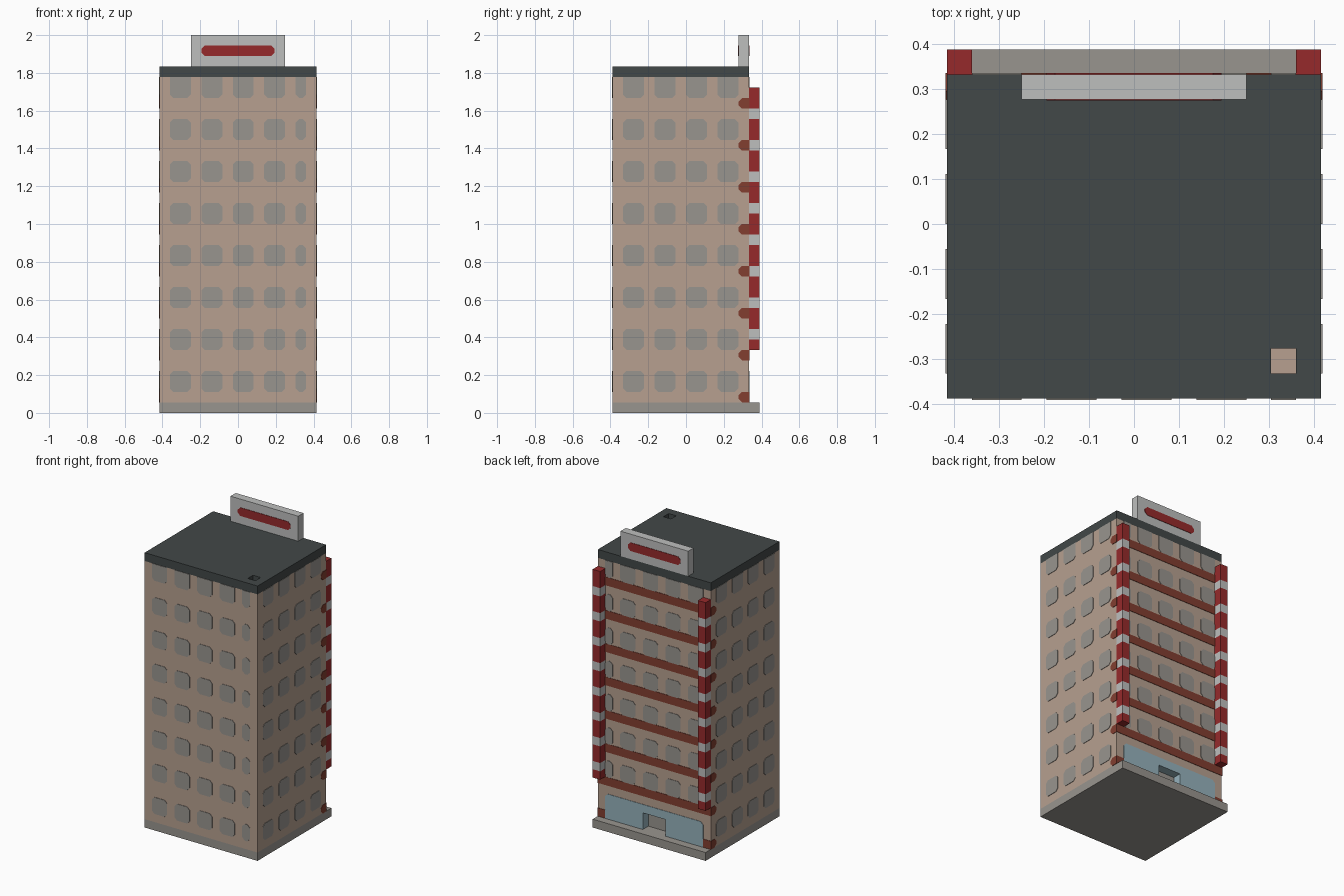
import bpy, bmesh
from mathutils import Vector

if "Cube" in bpy.data.objects:
    bpy.data.objects.remove(bpy.data.objects["Cube"])

U = 1 / 18      # building module; the model is 36 modules tall
T = 0.05        # plate thickness in modules
C = 0.33        # corner cut of painted details


def material(name, *srgb):
    lin = [((c / 255 + 0.055) / 1.055) ** 2.4 for c in srgb] + [1]
    m = bpy.data.materials.new(name)
    m.use_nodes = True
    m.diffuse_color = lin
    bsdf = next(n for n in m.node_tree.nodes if n.type == 'BSDF_PRINCIPLED')
    bsdf.inputs["Base Color"].default_value = lin
    bsdf.inputs["Roughness"].default_value = 0.9
    return m


TAN = material("tan wall", 183, 160, 144)
GREY = material("stone grey", 153, 149, 143)
DARK = material("dark roof", 66, 72, 72)
RED = material("red", 150, 42, 43)
WHITE = material("pale grey", 190, 191, 190)
BROWN = material("brick brown", 130, 62, 48)
GLASS = material("blue glass", 150, 178, 188)


def rect(a0, b0, a1, b1, cuts=(0, 0, 0, 0)):
    """Rectangle outline with optional corner cuts, counter-clockwise from the lower left."""
    pts = []
    corners = [(a0, b0, 0, 1), (a1, b0, -1, 0), (a1, b1, 0, -1), (a0, b1, 1, 0)]
    for (a, b, da, db), c in zip(corners, cuts):
        if c:
            pts += [(a + da * c, b + db * c), (a - db * c if da == 0 else a,
                     b if da == 0 else b - da * c * (1 if b == b1 else -1))]
            p, q = pts[-2:]
            if da == 0:
                pts[-1] = (a + db * c, b)
        else:
            pts.append((a, b))
    return pts


def octagon(a0, b0, a1, b1, lower=C, upper=C):
    pts = []
    for a, b, s, t, c, flip in ((a0, b0, 1, 1, lower, 0), (a1, b0, -1, 1, lower, 1),
                                (a1, b1, -1, -1, upper, 0), (a0, b1, 1, -1, upper, 1)):
        pair = [(a, b + t * c), (a + s * c, b)]
        pts += (pair[::-1] if flip else pair) if c else [(a, b)]
    return pts


def build(name, mat, prisms):
    """Each prism is (axis, outline, low, high), all in modules."""
    bm = bmesh.new()
    for axis, outline, lo, hi in prisms:
        def place(p, d):
            co = list(p)
            co.insert("xyz".index(axis), d)
            return bm.verts.new(Vector(co) * U)
        rings = [[place(p, d) for p in outline] for d in (lo, hi)]
        bm.faces.new(rings[0])
        bm.faces.new(rings[1])
        for i in range(len(outline)):
            j = (i + 1) % len(outline)
            bm.faces.new((rings[0][i], rings[0][j], rings[1][j], rings[1][i]))
    bmesh.ops.recalc_face_normals(bm, faces=bm.faces)
    me = bpy.data.meshes.new(name)
    bm.to_mesh(me)
    bm.free()
    me.materials.append(mat)
    ob = bpy.data.objects.new(name, me)
    bpy.context.scene.collection.objects.link(ob)
    return ob


def box(x0, x1, y0, y1, z0, z1):
    return ("z", rect(x0, y0, x1, y1), z0, z1)


def carve(target, prism):
    cutter = build("cutter", GREY, [prism])
    cutter.hide_render = True
    mod = target.modifiers.new("opening", 'BOOLEAN')
    mod.operation, mod.object, mod.solver = 'DIFFERENCE', cutter, 'EXACT'
    bpy.context.view_layer.objects.active = target
    bpy.ops.object.modifier_apply(modifier="opening")
    bpy.data.objects.remove(cutter)


# Plinth, tower and roof slab
build("plinth", GREY, [box(-7.5, 7.5, -7, 7, 0, 1)])
tower = build("tower", TAN, [box(-7.5, 7.5, -7, 6, 1, 32)])
roof = build("roof", DARK, [box(-7.5, 7.5, -7, 6, 32, 33)])

# Door recess in the back and hatch through the roof
carve(tower, box(-1.5, 1.5, 5, 7, 0.5, 3))
carve(roof, box(5.5, 6.5, -6, -5, 31, 34))
tower.data.materials.clear()
for m in (TAN, GLASS, GREY):
    tower.data.materials.append(m)
for f in tower.data.polygons:
    c = f.center / U
    inside = abs(c.x) < 1.6 and 4.9 < c.y < 5.9 and c.z < 3.1
    f.material_index = 0 if not inside else 2 if f.normal.y > 0.5 else 1

# Windows: the last column of the long walls is half width
long_cols = [(-6.5 + 3 * i, -4.5 + 3 * i) for i in range(4)] + [(5.5, 6.5)]
short_cols = [(-6 + 3 * i, -4 + 3 * i) for i in range(4)]


def windows(name, axis, cols, wall, out, first):
    lo, hi = sorted((wall - out * T, wall + out * T))
    build(name, GREY, [(axis, octagon(a, z, b, z + 2, C, 0 if z == 30 else C), lo, hi)
                       for z in range(first, 31, 4) for a, b in cols])


windows("front_windows", "y", long_cols, -7, -1, 2)
windows("back_windows", "y", long_cols, 6, 1, 6)
windows("left_windows", "x", short_cols, 7.5, 1, 2)
windows("right_windows", "x", short_cols, -7.5, -1, 2)

# Floor bands across the back, wrapping round the corners
def band(z, x0, x1):
    outline = [(5, z + C), (5 + C, z), (6 + T, z), (6 + T, z + 1), (5 + C, z + 1), (5, z + 1 - C)]
    return ("x", outline, x0, x1)


W = 7.5 + T
build("floor_bands", BROWN, [band(z, -W, W) for z in range(5, 30, 4)])
build("corner_blocks", BROWN, [band(1, -W, -6.5), band(1, 6.5, W)])

# Entrance glazing around the door
glazing = [(-6.5, 1), (-1.5, 1), (-1.5, 3), (1.5, 3), (1.5, 1), (6.5, 1),
           (6.5, 4 - C), (6.5 - C, 4), (C - 6.5, 4), (-6.5, 4 - C)]
build("entrance_glazing", GLASS, [("y", glazing, 6, 6 + T)])

# Striped corner pillars
for side, x in (("right", -7.5), ("left", 6.5)):
    pillar = lambda z0, z1: box(x, x + 1, 6, 7, z0, z1)
    build(side + "_pillar_white", WHITE, [pillar(z, z + 1) for z in range(7, 29, 3)])
    build(side + "_pillar_red", RED, [pillar(6, 7)] + [pillar(z, z + 2) for z in range(8, 30, 3)])

# Rooftop board with a red stripe on both faces
build("roof_board", WHITE, [box(-4.5, 4.5, 5, 6, 33, 36)])
build("board_stripes", RED, [("y", octagon(-3.5, 34, 3.5, 35), y - T, y + T) for y in (5, 6)])
